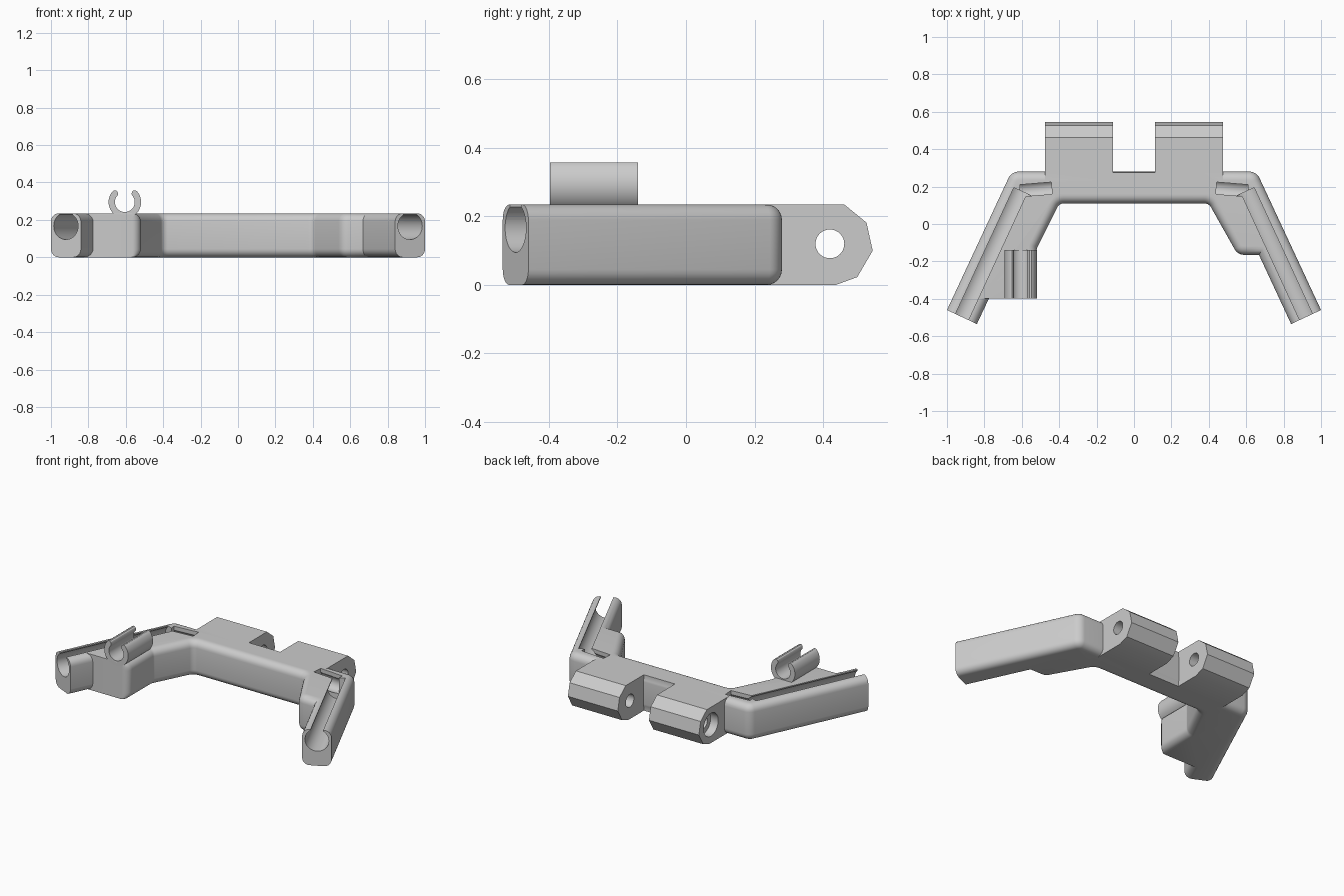
import bpy, bmesh, math
from mathutils import Vector, Matrix

cube = bpy.data.objects.get("Cube")
if cube:
    bpy.data.objects.remove(cube, do_unlink=True)

grey = bpy.data.materials.new("plain grey")
grey.use_nodes = True
COLOUR = (0.6, 0.6, 0.6, 1)
grey.diffuse_color = COLOUR
grey.node_tree.nodes["Principled BSDF"].inputs["Base Color"].default_value = COLOUR

H = 0.235  # body height


def finish(bm, name):
    bmesh.ops.recalc_face_normals(bm, faces=bm.faces)
    mesh = bpy.data.meshes.new(name)
    bm.to_mesh(mesh)
    bm.free()
    mesh.materials.append(grey)
    ob = bpy.data.objects.new(name, mesh)
    bpy.context.collection.objects.link(ob)
    return ob


def loft(name, rings):
    # skin matching closed rings and cap both ends
    bm = bmesh.new()
    rows = [[bm.verts.new(p) for p in ring] for ring in rings]
    bm.faces.new(rows[0])
    bm.faces.new(rows[-1])
    n = len(rows[0])
    for low, high in zip(rows, rows[1:]):
        for i in range(n):
            j = (i + 1) % n
            bm.faces.new((low[i], low[j], high[j], high[i]))
    # merge the points where flat edges leave rings coincident
    return finish(bm, name)


def extrude(name, points, vector):
    return loft(name, [points, [Vector(p) + Vector(vector) for p in points]])


def rod(name, a, b, radius):
    a, b = Vector(a), Vector(b)
    bm = bmesh.new()
    turn = (b - a).to_track_quat('Z', 'Y').to_matrix().to_4x4()
    bmesh.ops.create_cone(bm, cap_ends=True, segments=40, radius1=radius, radius2=radius,
                          depth=(b - a).length, matrix=Matrix.Translation((a + b) / 2) @ turn)
    return finish(bm, name)


def slot(name, a, b, half, z0):
    # upright slab between two plan points
    a, b = Vector(a), Vector(b)
    d = (b - a).normalized() * half
    n = Vector((-d.y, d.x))
    return extrude(name, [(p.x, p.y, z0) for p in (a + n, a - n, b - n, b + n)], (0, 0, 0.3))


def combine(ob, tool, how):
    mod = ob.modifiers.new(how, 'BOOLEAN')
    mod.operation, mod.solver, mod.object = how, 'EXACT', tool
    with bpy.context.temp_override(object=ob, active_object=ob):
        bpy.ops.object.modifier_apply(modifier=mod.name)
    bpy.data.objects.remove(tool, do_unlink=True)


def inset_outline(corners, flat, d, z, steps=6):
    # move every edge but the flat ones inward by d, then round the corners
    pts = [Vector(c[:2]) for c in corners]
    n = len(pts)
    normals, shift = [], []
    for i in range(n):
        e = (pts[(i + 1) % n] - pts[i]).normalized()
        normals.append(Vector((-e.y, e.x)))
        shift.append(0 if i in flat else d)
    moved = []
    for i, p in enumerate(pts):
        a, b, da, db = normals[i - 1], normals[i], shift[i - 1], shift[i]
        det = a.x * b.y - a.y * b.x
        moved.append(p + Vector((da * b.y - db * a.y, db * a.x - da * b.x)) / det)
    ring = []
    for i, p in enumerate(moved):
        r = corners[i][2]
        if not r:
            ring.append((p.x, p.y, z))
            continue
        convex = normals[i - 1].x * normals[i].y - normals[i - 1].y * normals[i].x > 0
        r = max(r - d, 0.008) if convex else r + d
        u = (moved[i - 1] - p).normalized()
        v = (moved[(i + 1) % n] - p).normalized()
        half = math.acos(u.dot(v)) / 2
        centre = p + (u + v).normalized() * (r / math.sin(half))
        s, e = p + u * r / math.tan(half) - centre, p + v * r / math.tan(half) - centre
        for k in range(steps + 1):
            t = k / steps
            q = centre + (s * (1 - t) + e * t).normalized() * r
            ring.append((q.x, q.y, z))
    return ring


# Body: angled arms, cross bar and clip shelf, with rounded rims
outline = [(-1, -0.46, 0), (-0.84, -0.535, 0), (-0.775, -0.397, 0), (-0.52, -0.397, 0.045),
           (-0.52, -0.13, 0.03), (-0.4, 0.11, 0.04), (0.4, 0.11, 0.04), (0.555, -0.165, 0.06),
           (0.668, -0.165, 0), (0.84, -0.535, 0), (1, -0.46, 0), (0.655, 0.28, 0.06), (-0.655, 0.28, 0.06)]
FLAT = {0, 2, 9}  # arm ends and shelf front
RIM = 0.045
arc = [math.pi / 2 * k / 6 for k in range(7)]
levels = [(RIM * (1 - math.sin(a)), RIM * (1 - math.cos(a))) for a in arc]
levels += [(d, H - z) for d, z in reversed(levels)]
body = loft("bracket_body", [inset_outline(outline, FLAT, d, z) for d, z in levels])

# Back plate and two faceted hinge blocks
plate = [(-0.475, 0.165, 0), (0.475, 0.165, 0), (0.475, 0.275, 0), (-0.475, 0.275, 0)]
combine(body, extrude("back_plate", plate, (0, 0, H)), 'UNION')
profile = [(0.2, 0), (0.437, 0), (0.5, 0.023), (0.545, 0.1), (0.527, 0.182), (0.462, H), (0.2, H)]
for x in (-0.475, 0.113):
    hinge = extrude("hinge_block", [(x, y, z) for y, z in profile], (0.362, 0, 0))
    combine(body, hinge, 'UNION')

# Hinge pin hole and counterbore
combine(body, rod("pin_hole", (-0.6, 0.42, 0.12), (0.6, 0.42, 0.12), 0.042), 'DIFFERENCE')
combine(body, rod("counterbore", (-0.6, 0.42, 0.12), (-0.42, 0.42, 0.12), 0.075), 'DIFFERENCE')

# Open-topped channels along both arms, turning in to the hinges
Z = 0.167
for s in (-1, 1):
    start, bend, end = (s * 0.962, -0.588), (s * 0.608, 0.178), (s * 0.44, 0.192)
    combine(body, rod("arm_channel", (*start, Z), (*bend, Z), 0.072), 'DIFFERENCE')
    combine(body, slot("arm_slot", start, bend, 0.038, Z), 'DIFFERENCE')
    combine(body, rod("turn_channel", (*bend, Z + 0.01), (*end, Z + 0.01), 0.045), 'DIFFERENCE')
    combine(body, slot("turn_slot", bend, end, 0.032, Z), 'DIFFERENCE')

# Round snap clip on the shelf, with rounded lips
CX, CZ, MID, WALL, GAP = -0.605, 0.295, 0.07, 0.017, 0.85
ring = []
for turn in (1, -1):
    r = MID + turn * WALL
    for k in range(33):
        t = math.pi / 2 + turn * (GAP + (2 * math.pi - 2 * GAP) * k / 32)
        ring.append((CX + r * math.cos(t), -0.397, CZ + r * math.sin(t)))
    # lip at the end of the arc
    for k in range(1, 6):
        q = math.pi * k / 6
        r = MID + turn * WALL * math.cos(q)
        t = math.pi / 2 - turn * (GAP - WALL * math.sin(q) / MID)
        ring.append((CX + r * math.cos(t), -0.397, CZ + r * math.sin(t)))
clip = extrude("snap_clip", ring, (0, 0.257, 0))

for ob in (body, clip):
    bpy.ops.object.select_all(action='DESELECT')
    ob.select_set(True)
    bpy.context.view_layer.objects.active = ob
    bpy.ops.object.shade_smooth_by_angle(angle=math.radians(28))
